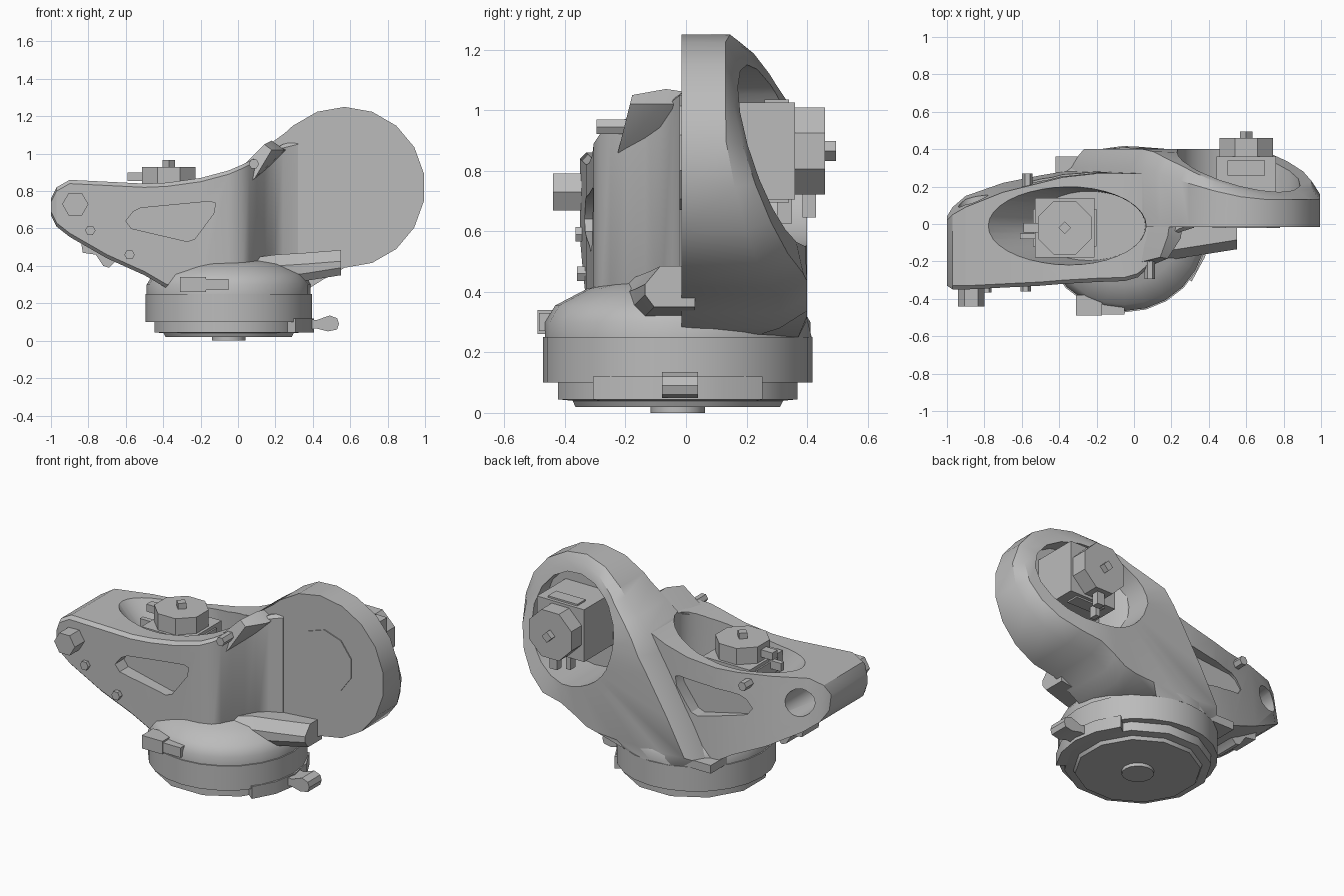
import bpy, bmesh, math
from mathutils import Matrix, Vector

cube = bpy.data.objects.get("Cube")
if cube:
    bpy.data.objects.remove(cube, do_unlink=True)

grey = bpy.data.materials.new("cast_grey")
grey.use_nodes = True
GREY = (0.5, 0.5, 0.5, 1)
grey.diffuse_color = GREY
grey.node_tree.nodes["Principled BSDF"].inputs["Base Color"].default_value = GREY
parts = []


def loft(name, rings, matrix=Matrix()):
    """Skin a list of equal-length closed rings and cap both ends."""
    bm = bmesh.new()
    rows = [[bm.verts.new(matrix @ Vector(p)) for p in ring] for ring in rings]
    n = len(rows[0])
    for a, b in zip(rows, rows[1:]):
        for i in range(n):
            j = (i + 1) % n
            bm.faces.new((a[i], a[j], b[j], b[i]))
    bm.faces.new(rows[0][::-1])
    bm.faces.new(rows[-1])
    bmesh.ops.recalc_face_normals(bm, faces=bm.faces)
    mesh = bpy.data.meshes.new(name)
    bm.to_mesh(mesh)
    bm.free()
    mesh.materials.append(grey)
    obj = bpy.data.objects.new(name, mesh)
    bpy.context.collection.objects.link(obj)
    parts.append(obj)
    return obj


def slab(name, outline, y0, y1):
    """Extrude an x-z outline along y."""
    return loft(name, [[(x, y, z) for x, z in outline] for y in (y0, y1)])


def box(name, lo, hi, matrix=Matrix()):
    (x0, y0, z0), (x1, y1, z1) = lo, hi
    base = ((x0, y0), (x1, y0), (x1, y1), (x0, y1))
    return loft(name, [[(x, y, z) for x, y in base] for z in (z0, z1)], matrix)


def circle(n, rx, ry=None, cx=0, cy=0, turn=0):
    ry = rx if ry is None else ry
    angles = [math.tau * (i + turn) / n for i in range(n)]
    return [(cx + rx * math.cos(a), cy + ry * math.sin(a)) for a in angles]


def turned(name, n, profile, cx, cy, turn=0):
    """Stack circles of (radius, z) around a vertical axis."""
    return loft(name, [[(x, y, z) for x, y in circle(n, r, None, cx, cy, turn)]
                       for r, z in profile])


def cut(obj, cutters):
    for cutter in cutters:
        cutter.hide_render = True
        mod = obj.modifiers.new("cut", "BOOLEAN")
        mod.operation = "DIFFERENCE"
        mod.solver = "EXACT"
        mod.object = cutter
        bpy.context.view_layer.objects.active = obj
        bpy.ops.object.modifier_apply(modifier=mod.name)


# Turned base with foot, clamp ring and domed skirt
BX, BY, BASE_R = -0.05, -0.027, 0.445
turned("foot_disc", 16, [(0.09, 0), (0.09, 0.03)], BX, BY)
turned("base_plate", 12, [(0.35, 0.02), (0.36, 0.04), (0.41, 0.045), (0.41, 0.11)], BX, BY, 0.5)
turned("base_ring", 24, [(BASE_R, 0.1), (BASE_R, 0.25)], BX, BY)
turned("base_skirt", 24, [(0.438, 0.24), (0.438, 0.3), (0.405, 0.355), (0.3, 0.41),
                          (0.1, 0.455)], BX, BY)
box("base_front_clip", (-0.31, -0.49, 0.26), (-0.17, -0.38, 0.34))
box("base_front_latch", (-0.24, -0.485, 0.27), (-0.05, -0.38, 0.33))
box("base_back_tab", (-0.42, 0.15, 0.25), (-0.2, 0.36, 0.3))

# Curved strap and its lever
strap = []
for degrees in range(-38, 39, 19):
    c, s = math.cos(math.radians(degrees)), math.sin(math.radians(degrees))
    strap.append([(BX + r * c, BY + r * s, z)
                  for r, z in ((0.37, 0.045), (0.455, 0.045), (0.455, 0.12), (0.37, 0.12))])
loft("base_strap", strap)
slab("base_lever", [(0.35, 0.06), (0.42, 0.065), (0.48, 0.05), (0.53, 0.06), (0.54, 0.09),
                    (0.53, 0.12), (0.49, 0.135), (0.42, 0.11), (0.35, 0.12)], -0.08, 0.04)

# Side arm: stations of x, front y, back y at top, back y at bottom, top z, bottom z
stations = [
    (-1.0, -0.33, 0.02, 0.04, 0.76, 0.67), (-0.97, -0.35, 0.05, 0.09, 0.82, 0.61),
    (-0.9, -0.35, 0.09, 0.15, 0.86, 0.555), (-0.7, -0.34, 0.17, 0.22, 0.85, 0.44),
    (-0.5, -0.33, 0.22, 0.26, 0.84, 0.35), (-0.38, -0.32, 0.25, 0.28, 0.845, 0.28),
    (-0.2, -0.31, 0.27, 0.29, 0.87, 0.26), (-0.05, -0.305, 0.27, 0.29, 0.91, 0.26),
    (0.02, -0.285, 0.27, 0.29, 0.94, 0.26), (0.06, -0.25, 0.27, 0.29, 0.96, 0.26),
    (0.1, -0.195, 0.27, 0.29, 0.98, 0.26), (0.14, -0.135, 0.26, 0.28, 1.0, 0.26),
    (0.18, -0.085, 0.25, 0.27, 1.02, 0.26), (0.24, -0.045, 0.22, 0.24, 1.05, 0.28),
    (0.32, -0.02, 0.1, 0.1, 1.07, 0.3)]
EDGE = 0.02
side_arm = loft("side_arm", [[(x, f, b + EDGE), (x, f, t - EDGE), (x, f + EDGE, t),
                              (x, kt, t), (x, kb, b), (x, f + EDGE, b)]
                             for x, f, kt, kb, t, b in stations])

# Round arm: disc that flows down to the base, with an oval pocket at the back
CX, CZ = 0.56, 0.85
outline = [(0.57 + 0.43 * math.cos(math.radians(a)), 0.82 + 0.43 * math.sin(math.radians(a)))
           for a in range(-90, 131, 20)]
outline += [(0.25, 1.11), (0.14, 1.03), (0.05, 0.96), (-0.01, 0.86), (-0.08, 0.75),
            (-0.23, 0.5), (-0.36, 0.26), (-0.18, 0.25), (0.0, 0.25), (0.15, 0.25),
            (0.3, 0.26), (0.38, 0.28), (0.46, 0.33)]


def toward(k):
    return [(CX + (x - CX) * k, CZ + (z - CZ) * k) for x, z in outline]


def back_plane(x, z):
    return min(0.4, 0.3 - 0.26 * (x - CX) - 0.32 * (z - CZ))


def rim_plane(x, z):
    if z < 0.27:  # meets the round edge of the base
        return BY + math.sqrt(BASE_R ** 2 - (x - BX) ** 2)
    return min(0.31, max(0.13, 0.14 + 0.19 * (1.85 - x - z)))


oval = []
for x, z in outline:
    a = math.atan2(z - CZ, x - CX)
    r = 1 / math.hypot(math.cos(a) / 0.33, math.sin(a) / 0.3)
    oval.append((CX + r * math.cos(a), CZ + r * math.sin(a)))
round_arm = loft("round_arm", [
    [(x, -0.015, z) for x, z in outline],
    [(x, rim_plane(x, z), z) for x, z in outline],
    [(x, max(back_plane(x, z), rim_plane(x, z)), z) for x, z in toward(0.9)],
    [(x, back_plane(x, z), z) for x, z in oval],
    [(x, 0.08, z) for x, z in oval]])
slab("front_cover", circle(10, 0.19, None, 0.6, 0.86, 0.5), -0.021, 0.0)

# Cut the top pocket with its sloping end, the blind triangular windows and the end bore
pocket = loft("pocket_cutter", [[(x, y, z) for x, y in circle(36, rx, ry, cx, -0.01)]
                                for rx, ry, cx, z in ((0.3, 0.185, -0.24, 0.6),
                                                      (0.425, 0.21, -0.36, 0.86),
                                                      (0.425, 0.21, -0.36, 1.4))])
triangle = [(-0.6, 0.64), (-0.57, 0.6), (-0.27, 0.53), (-0.23, 0.545), (-0.13, 0.68),
            (-0.12, 0.735), (-0.15, 0.745), (-0.52, 0.71), (-0.56, 0.69)]
front_window = slab("front_window_cutter", triangle, -0.6, -0.25)
back_window = slab("back_window_cutter", triangle, 0.205, 0.6)
bore = slab("bore_cutter", circle(16, 0.08, None, -0.86, 0.715), -0.1, 0.5)
cutters = (pocket, front_window, back_window, bore)
cut(side_arm, cutters)
cut(round_arm, (pocket,))
for cutter in cutters:
    parts.remove(cutter)
    bpy.data.objects.remove(cutter, do_unlink=True)


def motor(name, matrix, depth):
    """Square drive with an octagonal cap, drive peg and side connector."""
    w = 0.16
    box(name + "_body", (-w, -w, -depth), (w, w, 0), matrix)
    box(name + "_flange", (-w - 0.01, -0.1, -0.1), (w + 0.01, 0.1, -0.02), matrix)
    loft(name + "_cap", [[(x, y, z) for x, y in circle(8, 0.155, None, 0, 0, 0.5)]
                         for z in (-0.01, 0.1)], matrix)
    loft(name + "_peg", [[(x, y, z) for x, y in circle(4, 0.033)] for z in (0.09, 0.135)], matrix)
    box(name + "_connector", (-0.22, -0.025, 0.025), (-0.14, 0.025, 0.07), matrix)
    box(name + "_plug", (-0.24, -0.06, -0.06), (-0.15, -0.03, -0.01), matrix)


motor("side_motor", Matrix.Translation((-0.37, -0.02, 0.83)), 0.25)
to_back = Matrix(((0, 1, 0, 0.6), (0, 0, 1, 0.36), (1, 0, 0, 0.865), (0, 0, 0, 1)))
motor("round_motor", to_back, 0.3)

# Lugs joining the round arm, and the hook below the side arm
loft("lower_lug", [[(x, 0.03, b), (x, f + 0.03, b), (x, f, b + 0.04), (x, f, t - 0.06),
                    (x, f + 0.05, t), (x, 0.03, t)]
                   for x, f, b, t in ((0.05, -0.24, 0.3, 0.44), (0.2, -0.19, 0.3, 0.46),
                                      (0.36, -0.165, 0.32, 0.47), (0.55, -0.135, 0.35, 0.485))])
root = [(0.08, 0.97), (0.19, 1.06), (0.26, 1.02), (0.22, 0.98), (0.14, 0.92)]
middle = [(0.03, 0.93), (0.18, 1.07), (0.25, 1.02), (0.12, 0.88), (0.06, 0.83)]
tip = [(0.02, 0.93), (0.14, 1.05), (0.18, 1.02), (0.09, 0.87), (0.04, 0.82)]
loft("upper_lug", [[(x, y - lean * (1 - z), z) for x, z in ring]
                   for ring, y, lean in ((root, 0.0, 0), (middle, -0.08, 0.2),
                                         (tip, -0.19, 0.25))])
slab("under_hook", [(-0.84, 0.53), (-0.83, 0.47), (-0.76, 0.46), (-0.72, 0.4),
                    (-0.69, 0.39), (-0.66, 0.42), (-0.6, 0.44), (-0.7, 0.5)], -0.1, 0.06)

# Hex bolts on the front and back faces
for name, x, z, r, y0, y1 in (("end_bolt", -0.87, 0.73, 0.07, -0.44, -0.3),
                              ("middle_bolt", -0.79, 0.59, 0.028, -0.365, -0.3),
                              ("lower_bolt", -0.58, 0.46, 0.028, -0.36, -0.3),
                              ("lug_bolt", 0.085, 0.945, 0.028, -0.295, -0.15),
                              ("back_bolt", -0.57, 0.79, 0.028, 0.18, 0.27)):
    slab(name, circle(6, r, None, x, z), y0, y1)

bpy.ops.object.select_all(action="DESELECT")
for obj in parts:
    obj.select_set(True)
bpy.context.view_layer.objects.active = parts[0]
bpy.ops.object.shade_smooth_by_angle(angle=math.radians(32))
